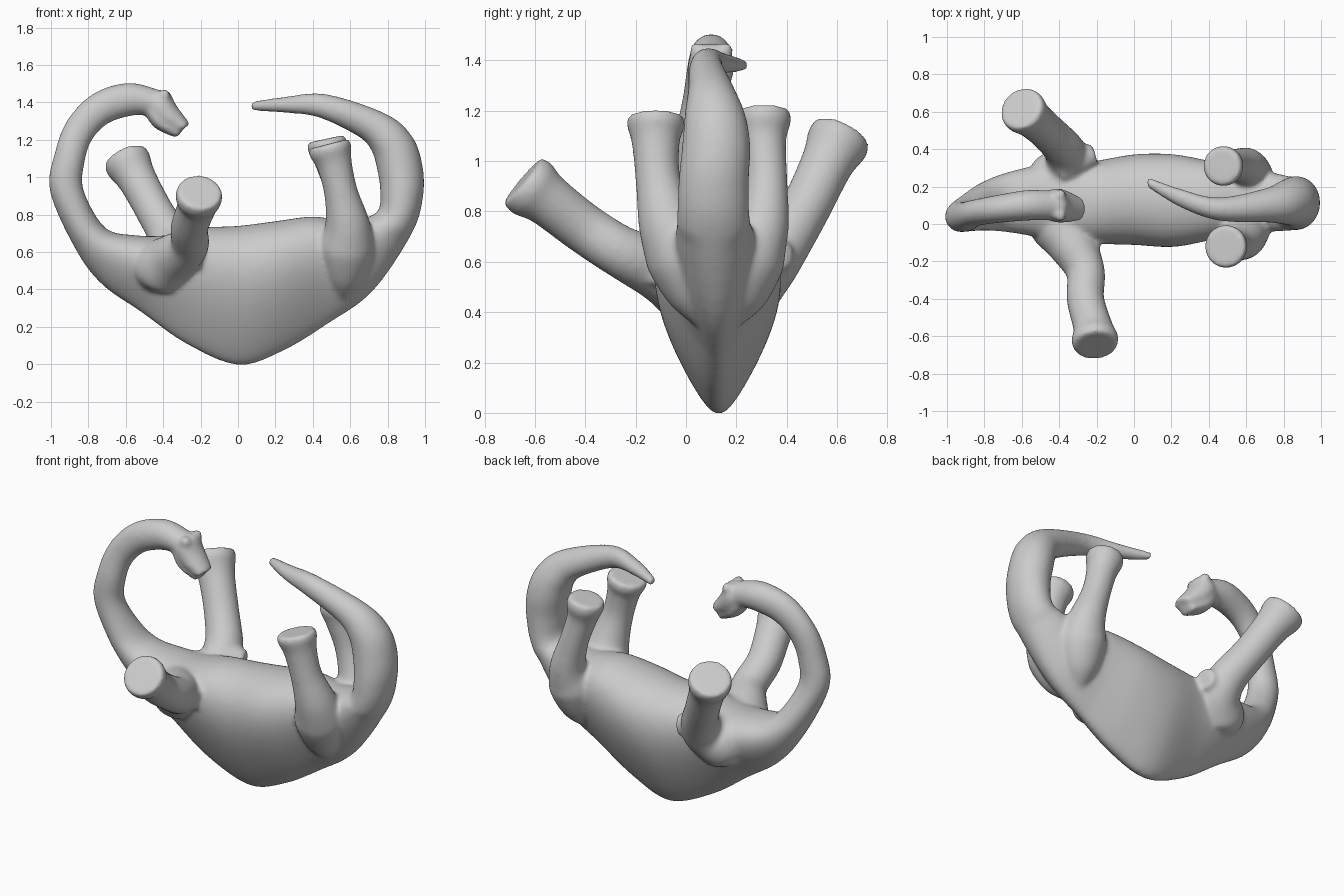
import bpy, bmesh, math
from mathutils import Vector, Matrix

bm = bmesh.new()


def smooth_path(rows, steps=5):
    """Catmull-Rom interpolation of rows of numbers."""
    out = []
    for i in range(len(rows) - 1):
        a, b = rows[max(i - 1, 0)], rows[i]
        c, d = rows[i + 1], rows[min(i + 2, len(rows) - 1)]
        for s in range(steps):
            t = s / steps
            out.append([0.5 * (2 * q + (r - p) * t + (2 * p - 5 * q + 4 * r - w) * t * t
                               + (3 * q - p - 3 * r + w) * t ** 3)
                        for p, q, r, w in zip(a, b, c, d)])
    return out + [list(rows[-1])]


def loft(rings, n=48):
    """Skin rings given as (centre, u axis, v axis, keel) and close both ends."""
    loops = []
    for c, u, v, k in rings:
        loops.append([bm.verts.new(c + u * math.cos(a) + v * math.sin(a) * (1 - k * math.cos(a)))
                      for a in (2 * math.pi * i / n for i in range(n))])
    faces = [bm.faces.new(loops[0]), bm.faces.new(loops[-1][::-1])]
    for p, q in zip(loops, loops[1:]):
        for i in range(n):
            j = (i + 1) % n
            faces.append(bm.faces.new((p[i], q[i], q[j], p[j])))
    bmesh.ops.recalc_face_normals(bm, faces=faces)


def spine(rows):
    """Rows: outer x, outer z, inner x, inner z, centre y, half width."""
    rings = []
    for ox, oz, ix, iz, y, w in smooth_path(rows):
        o, i = Vector((ox, y, oz)), Vector((ix, y, iz))
        keel = 0.5 * min(max((w - 0.12) / 0.07, 0), 1) if oz < 0.65 else 0
        rings.append(((o + i) / 2, (o - i) / 2, Vector((0, w, 0)), keel))
    loft(rings)


def limb(rows):
    """Rows: x, y, z, radius."""
    pts = smooth_path(rows)
    rings = []
    for i, p in enumerate(pts):
        t = Vector(pts[min(i + 1, len(pts) - 1)][:3]) - Vector(pts[max(i - 1, 0)][:3])
        t.normalize()
        u = t.cross(Vector((0, 1, 0))).normalized()
        rings.append((Vector(p[:3]), u * p[3], t.cross(u) * p[3], 0))
    loft(rings)


def ball(loc, r):
    bmesh.ops.create_icosphere(bm, subdivisions=3, radius=r, matrix=Matrix.Translation(loc))


# Neck, trunk and tail as one continuous curl
neck = [(-.40, 1.46, -.48, 1.33, .10, .078), (-.58, 1.505, -.56, 1.33, .10, .082),
        (-.77, 1.45, -.69, 1.29, .08, .075), (-.91, 1.31, -.78, 1.20, .06, .072),
        (-.98, 1.13, -.82, 1.08, .04, .08), (-1.005, .92, -.825, .93, .045, .088)]
trunk = [(-.86, .60, -.71, .73, .10, .135), (-.72, .42, -.55, .69, .12, .165),
         (-.52, .28, -.38, .69, .12, .19), (-.28, .11, -.20, .73, .115, .20),
         (0, -.005, 0, .74, .13, .22), (.24, .07, .20, .765, .125, .225),
         (.48, .215, .40, .79, .125, .19), (.72, .39, .58, .77, .125, .165)]
tail = [(.93, .70, .74, .81, .11, .145), (.99, .90, .76, .93, .11, .14),
        (.985, 1.07, .74, 1.06, .12, .135), (.93, 1.22, .71, 1.15, .115, .12),
        (.79, 1.34, .64, 1.22, .10, .092), (.47, 1.445, .43, 1.32, .08, .062),
        (.25, 1.43, .24, 1.345, .14, .05), (.07, 1.405, .07, 1.355, .225, .028)]
spine(neck + trunk + tail)

# Head: skull, lower jaw, brows
spine([(-.43, 1.46, -.49, 1.34, .10, .075), (-.37, 1.46, -.475, 1.32, .10, .09),
       (-.33, 1.385, -.42, 1.275, .095, .088), (-.255, 1.285, -.32, 1.24, .08, .062)])
spine([(-.43, 1.38, -.495, 1.33, .10, .075), (-.39, 1.32, -.44, 1.26, .095, .078),
       (-.30, 1.245, -.33, 1.21, .085, .055)])
for y in (.045, .155):
    ball((-.395, y, 1.44), .033)

# Front legs, splayed outward, with elbows
limb([(-.46, .10, .40, .06), (-.42, .02, .50, .15), (-.34, -.10, .57, .13),
      (-.26, -.25, .635, .105), (-.26, -.40, .73, .10), (-.22, -.55, .845, .105),
      (-.21, -.61, .89, .125), (-.205, -.65, .923, .118)])
limb([(-.46, .14, .40, .06), (-.43, .22, .50, .15), (-.36, .31, .58, .13),
      (-.37, .39, .68, .11), (-.45, .48, .825, .10), (-.54, .56, .99, .105),
      (-.585, .60, 1.07, .125), (-.605, .62, 1.11, .118)])
# Elbow points
limb([(-.36, -.04, .58, .10), (-.27, -.11, .58, .09), (-.19, -.13, .565, .055)])
limb([(-.40, .30, .62, .10), (-.31, .34, .63, .09), (-.21, .37, .62, .06)])

# Hind legs with heavy thighs
limb([(.56, .07, .36, .04), (.57, .035, .47, .11), (.58, -.01, .62, .15), (.585, -.07, .75, .12),
      (.55, -.11, .92, .09), (.515, -.12, 1.07, .095), (.495, -.12, 1.14, .115),
      (.485, -.12, 1.178, .11)])
limb([(.56, .18, .36, .04), (.58, .215, .47, .11), (.60, .25, .62, .145), (.60, .305, .75, .105),
      (.55, .32, .92, .083), (.50, .31, 1.08, .088), (.48, .31, 1.16, .108),
      (.47, .31, 1.205, .10)])

me = bpy.data.meshes.new("long_necked_dinosaur")
bm.to_mesh(me)
bm.free()
dino = bpy.data.objects.new("long_necked_dinosaur", me)
bpy.context.collection.objects.link(dino)

# Fuse the parts into one soft skin
remesh = dino.modifiers.new("fuse", 'REMESH')
remesh.mode = 'VOXEL'
remesh.voxel_size = 0.011
remesh.use_smooth_shade = True
soften = dino.modifiers.new("soften", 'SMOOTH')
soften.factor = 0.5
soften.iterations = 16
